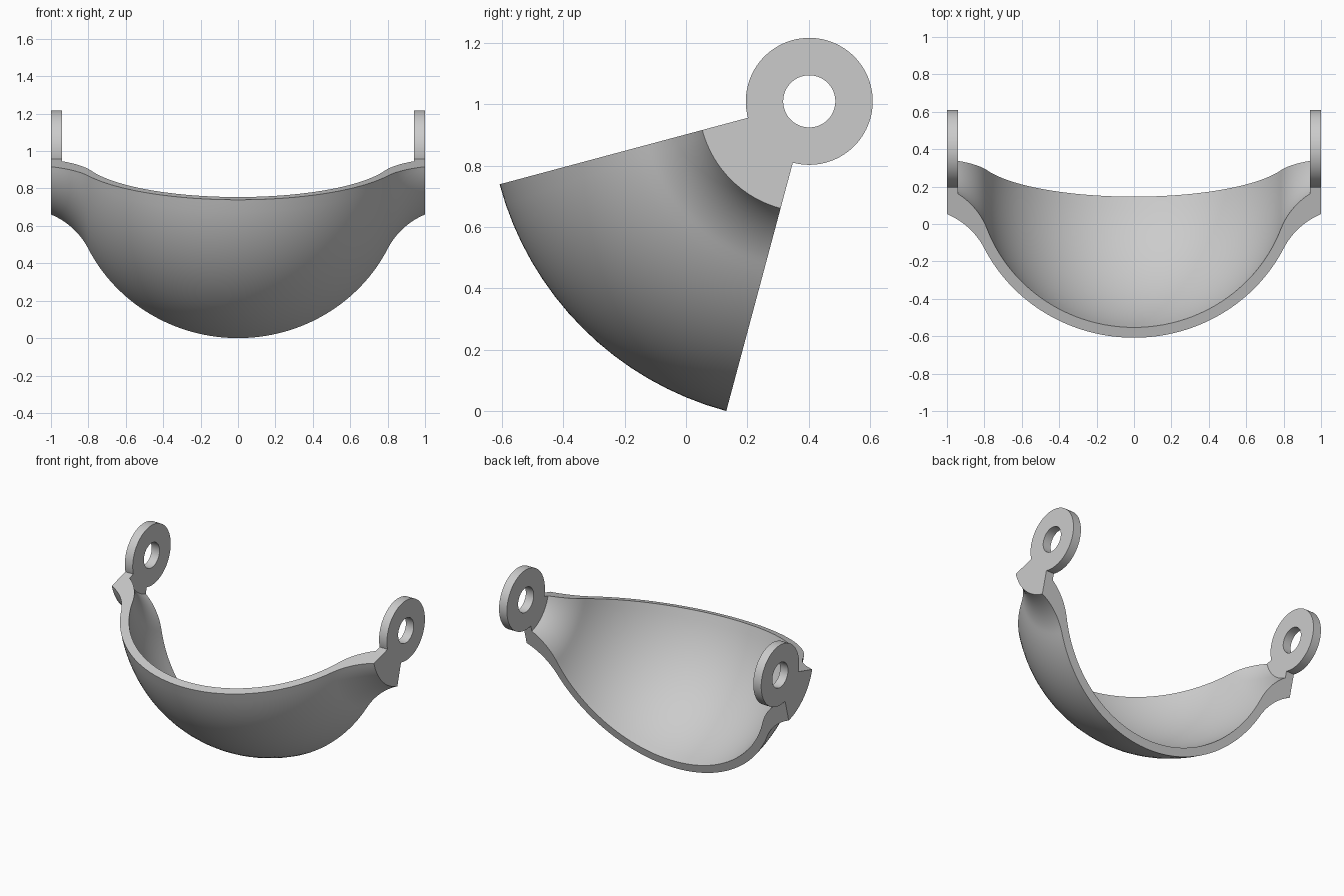
import bpy, bmesh
from math import sin, cos, asin, radians

if "Cube" in bpy.data.objects:
    bpy.data.objects.remove(bpy.data.objects["Cube"], do_unlink=True)

PIVOT_Y, PIVOT_Z = 0.402, 1.01
RING_R, HOLE_R = 0.207, 0.085
OUT_X, IN_X = 1.0, 0.94
STEP = radians(3.75)

grey = bpy.data.materials.new("light_grey")
grey.use_nodes = True
colour = (0.6, 0.6, 0.6, 1)
grey.diffuse_color = colour
grey.node_tree.nodes["Principled BSDF"].inputs["Base Color"].default_value = colour


def half_profile(radius, phi, end_x, centre=0.1506, flare=0.4):
    """Round bowl arc running into a concave flare; points are (x, distance from the pivot axis)."""
    phi = radians(phi)
    pts = [(radius * sin(phi * i / 32), centre + radius * cos(phi * i / 32)) for i in range(33)]
    fx = (radius + flare) * sin(phi)
    fr = centre + (radius + flare) * cos(phi)
    end = asin((fx - end_x) / flare)
    for i in range(1, 17):
        a = phi + (end - phi) * i / 16
        pts.append((fx - flare * sin(a), fr - flare * cos(a)))
    return pts + [(end_x, RING_R)]


def mirrored(pts):
    return [(-x, r) for x, r in reversed(pts[1:])] + pts


def lathe(name, outer, inner, first, steps, full):
    """Sweep the band between two profiles around the pivot axis."""
    bm = bmesh.new()
    loop = outer + inner[::-1]
    n, m = len(loop), len(outer)
    rings = []
    for s in range(steps if full else steps + 1):
        a = STEP * (first + s)
        rings.append([bm.verts.new((x, PIVOT_Y + r * cos(a), PIVOT_Z + r * sin(a))) for x, r in loop])
    for s in range(steps):
        a, b = rings[s], rings[(s + 1) % len(rings)]
        for i in range(n):
            j = (i + 1) % n
            bm.faces.new((a[i], a[j], b[j], b[i]))
    if not full:
        for ring in (rings[0], rings[-1]):
            for i in range(m - 1):
                bm.faces.new((ring[i], ring[i + 1], ring[n - 2 - i], ring[n - 1 - i]))
    bmesh.ops.recalc_face_normals(bm, faces=bm.faces)
    mesh = bpy.data.meshes.new(name)
    bm.to_mesh(mesh)
    bm.free()
    mesh.materials.append(grey)
    obj = bpy.data.objects.new(name, mesh)
    bpy.context.collection.objects.link(obj)
    bpy.ops.object.select_all(action='DESELECT')
    obj.select_set(True)
    bpy.context.view_layer.objects.active = obj
    bpy.ops.object.shade_smooth_by_angle(angle=radians(30))
    return obj


# Curved visor shell, a sixty degree sweep with flat side necks
lathe("visor_shell",
      mirrored(half_profile(0.895, 63.5, OUT_X)),
      mirrored(half_profile(0.838, 69.5, IN_X)),
      52, 16, False)

# Flat pivot rings at both sides
for side, name in ((1, "left_pivot_ring"), (-1, "right_pivot_ring")):
    lathe(name,
          [(side * OUT_X, RING_R), (side * OUT_X, HOLE_R)],
          [(side * IN_X, RING_R), (side * IN_X, HOLE_R)],
          0, 96, True)
